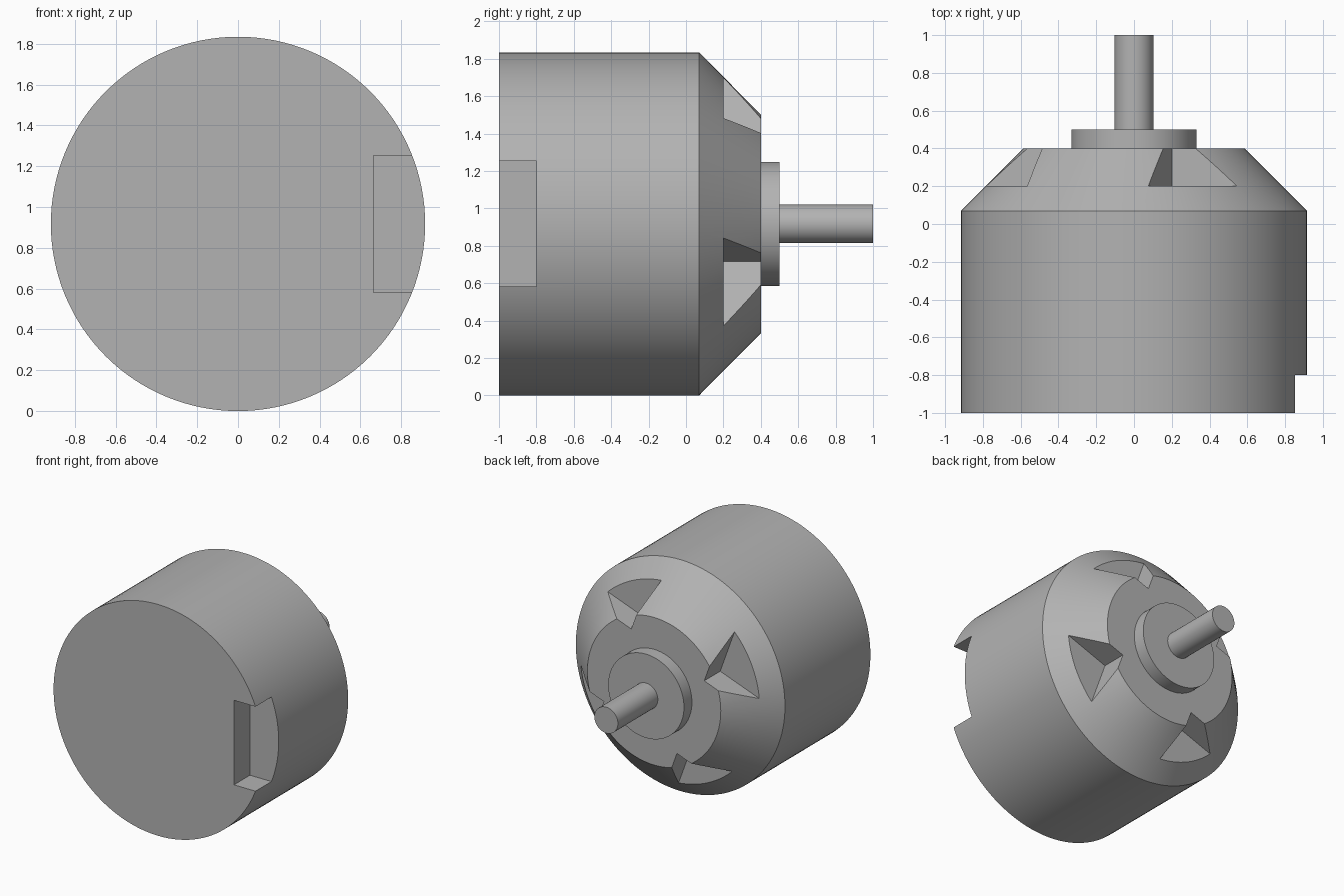
import bpy, bmesh, math
from mathutils import Matrix, Vector

cube = bpy.data.objects.get("Cube")
if cube:
    bpy.data.objects.remove(cube)

R = 0.917                      # housing radius, also the axis height
AXIS = Vector((0, 0, R))

grey = bpy.data.materials.new("plain grey")
grey.use_nodes = True
colour = (0.45, 0.45, 0.45, 1)
grey.diffuse_color = colour
grey.node_tree.nodes["Principled BSDF"].inputs["Base Color"].default_value = colour


def add_object(name, bm):
    bmesh.ops.recalc_face_normals(bm, faces=bm.faces)
    mesh = bpy.data.meshes.new(name)
    bm.to_mesh(mesh)
    bm.free()
    mesh.materials.append(grey)
    obj = bpy.data.objects.new(name, mesh)
    bpy.context.collection.objects.link(obj)
    return obj


def turned(name, profile, steps=128):
    """Solid of revolution about the y axis from (radius, y) rings."""
    bm = bmesh.new()
    rings = []
    for r, y in profile:
        angles = [2 * math.pi * i / steps for i in range(steps)]
        rings.append([bm.verts.new(AXIS + Vector((r * math.sin(a), y, r * math.cos(a))))
                      for a in angles])
    for a, b in zip(rings, rings[1:]):
        for i in range(steps):
            j = (i + 1) % steps
            bm.faces.new((a[i], a[j], b[j], b[i]))
    bm.faces.new(rings[0])
    bm.faces.new(rings[-1])
    return add_object(name, bm)


def box_cutter(name, low, high, matrix):
    """Box between two corners, placed by a matrix."""
    low, high = Vector(low), Vector(high)
    bm = bmesh.new()
    bmesh.ops.create_cube(bm, size=1)
    size = Matrix.Diagonal((high - low).to_4d())
    bmesh.ops.transform(bm, verts=bm.verts,
                        matrix=matrix @ Matrix.Translation((low + high) / 2) @ size)
    cutter = add_object(name, bm)
    cutter.hide_render = True
    return cutter


# Turned parts
housing = turned("housing", [(R, -1), (R, 0.07), (0.585, 0.4)])
collar = turned("collar", [(0.332, 0.4), (0.332, 0.5)])
shaft = turned("shaft", [(0.103, 0.5), (0.103, 1)], 64)

# Connector slot in the left side, open to the front face
to_axis = Matrix.Translation(AXIS)
cutters = [box_cutter("slot_cutter", (0.665, -1.2, -0.335), (1.2, -0.8, 0.335), to_axis)]

# Four square-cornered pockets around the sloping shoulder
for k in range(4):
    spin = Matrix.Rotation(math.radians(90 * k - 20), 4, "Y")
    corner = Matrix.Translation((0.2, 0.2, 0.44))
    quarter = Matrix.Rotation(math.radians(90 * k), 4, "Y")
    tilt = Matrix.Rotation(math.radians(-20), 4, "Y")
    cutters.append(box_cutter("pocket_cutter", (0, 0, 0), (0.7, 0.4, 0.7),
                              to_axis @ quarter @ corner @ tilt))

for cutter in cutters:
    cut = housing.modifiers.new("cut", "BOOLEAN")
    cut.operation = "DIFFERENCE"
    cut.solver = "EXACT"
    cut.object = cutter

# Bake the cuts, then drop the cutters
bpy.context.view_layer.update()
evaluated = housing.evaluated_get(bpy.context.evaluated_depsgraph_get())
baked = bpy.data.meshes.new_from_object(evaluated)
housing.modifiers.clear()
housing.data = baked
for cutter in cutters:
    bpy.data.objects.remove(cutter)

# Smooth walls with crisp edges
bpy.ops.object.select_all(action="DESELECT")
for obj in (housing, collar, shaft):
    obj.select_set(True)
bpy.context.view_layer.objects.active = housing
bpy.ops.object.shade_smooth_by_angle(angle=math.radians(30))
